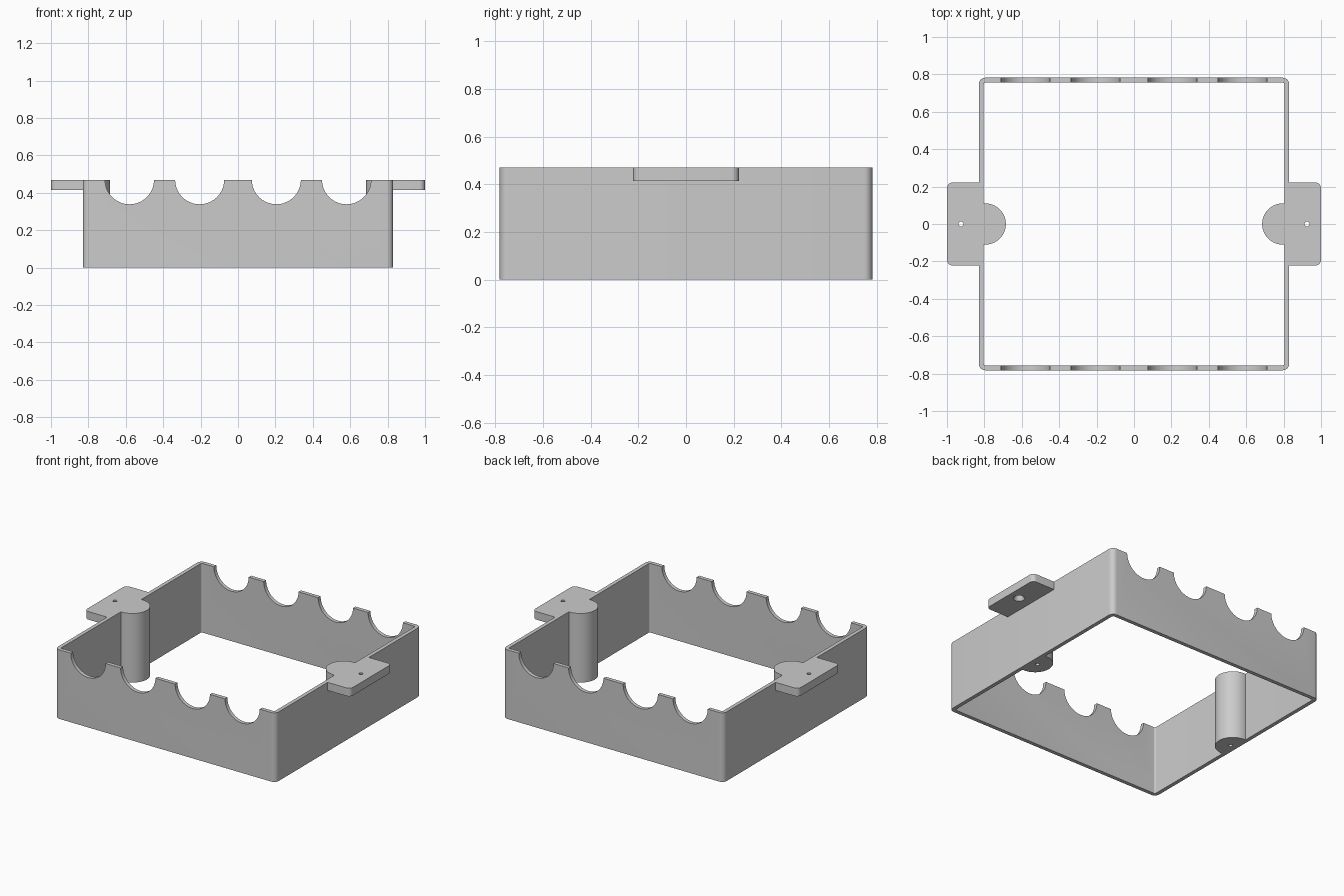
import bpy, bmesh
from math import sin, cos, pi

cube = bpy.data.objects.get("Cube")
if cube:
    bpy.data.objects.remove(cube, do_unlink=True)

HX, HY, H = 0.83, 0.782, 0.47      # frame half sizes and height
WALL = 0.026
TAB_Z = 0.415

grey = bpy.data.materials.new("plain grey")
grey.use_nodes = True
colour = (0.6, 0.6, 0.6, 1)
grey.diffuse_color = colour
grey.node_tree.nodes["Principled BSDF"].inputs["Base Color"].default_value = colour


def arc(cx, cy, r, start, end, n):
    steps = [start + (end - start) * i / n for i in range(n + 1)]
    return [(cx + r * cos(a), cy + r * sin(a)) for a in steps]


def rounded_rect(hx, hy, r):
    pts = []
    for k, (sx, sy) in enumerate([(1, 1), (-1, 1), (-1, -1), (1, -1)]):
        pts += arc(sx * (hx - r), sy * (hy - r), r, k * pi / 2, (k + 1) * pi / 2, 8)
    return pts


def prism(name, outline, z0, z1):
    """Extrude a flat outline between two heights."""
    bm = bmesh.new()
    base = bm.faces.new([bm.verts.new((x, y, z0)) for x, y in outline])
    top = bmesh.ops.extrude_face_region(bm, geom=[base])["geom"]
    verts = [v for v in top if isinstance(v, bmesh.types.BMVert)]
    bmesh.ops.translate(bm, verts=verts, vec=(0, 0, z1 - z0))
    bmesh.ops.recalc_face_normals(bm, faces=bm.faces)
    mesh = bpy.data.meshes.new(name)
    bm.to_mesh(mesh)
    bm.free()
    mesh.materials.append(grey)
    obj = bpy.data.objects.new(name, mesh)
    bpy.context.collection.objects.link(obj)
    return obj


def cone(x, y, z0, z1, r0, r1, along_y=False):
    """Round cutter, upright or lying front to back."""
    bpy.ops.mesh.primitive_cone_add(
        vertices=64 if along_y else 24, radius1=r0, radius2=r1, depth=z1 - z0,
        location=(x, y, (z0 + z1) / 2), rotation=(pi / 2 if along_y else 0, 0, 0))
    obj = bpy.context.object
    obj.hide_render = True
    return obj


def cut(target, cutters):
    for cutter in cutters:
        mod = target.modifiers.new("cut", "BOOLEAN")
        mod.operation, mod.solver, mod.object = "DIFFERENCE", "EXACT", cutter
        bpy.context.view_layer.objects.active = target
        bpy.ops.object.modifier_apply(modifier=mod.name)
        bpy.data.objects.remove(cutter, do_unlink=True)


def smooth(obj):
    bpy.ops.object.select_all(action="DESELECT")
    obj.select_set(True)
    bpy.context.view_layer.objects.active = obj
    bpy.ops.object.shade_smooth_by_angle(angle=pi / 6)


# Open frame with a row of half-round notches through front and back walls
frame = prism("frame", rounded_rect(HX, HY, 0.035), 0, H)
cutters = [prism("opening", rounded_rect(HX - WALL, HY - WALL, 0.01), -0.1, H + 0.1)]
for x in (-0.58, -0.205, 0.205, 0.58):
    notch = cone(x, 0, H - 1, H + 1, 0.131, 0.131, along_y=True)
    cutters.append(notch)
cut(frame, cutters)
smooth(frame)

for side, s in (("left", 1), ("right", -1)):
    # Outer mounting tab with a screw hole, countersunk from below
    outline = [(HX - 0.005, -0.222)]
    outline += arc(0.97, -0.192, 0.03, -pi / 2, 0, 8)
    outline += arc(0.97, 0.192, 0.03, 0, pi / 2, 8)
    outline += [(HX - 0.005, 0.222)]
    tab = prism(side + "_tab", [(s * x, y) for x, y in outline], TAB_Z, H)
    cut(tab, [cone(s * 0.925, 0, TAB_Z - 0.1, H + 0.1, 0.013, 0.013),
              cone(s * 0.925, 0, TAB_Z - 0.01, H - 0.015, 0.042, 0.013)])
    smooth(tab)

    # Inner half-round post with a blind pilot hole in its foot
    outline = [(HX - WALL + 0.002, 0.11)]
    outline += arc(0.795, 0, 0.11, pi / 2, 3 * pi / 2, 32)
    outline += [(HX - WALL + 0.002, -0.11)]
    post = prism(side + "_post", [(s * x, y) for x, y in outline], 0, H)
    cut(post, [cone(s * 0.777, 0, -0.1, 0.2, 0.013, 0.013)])
    smooth(post)
